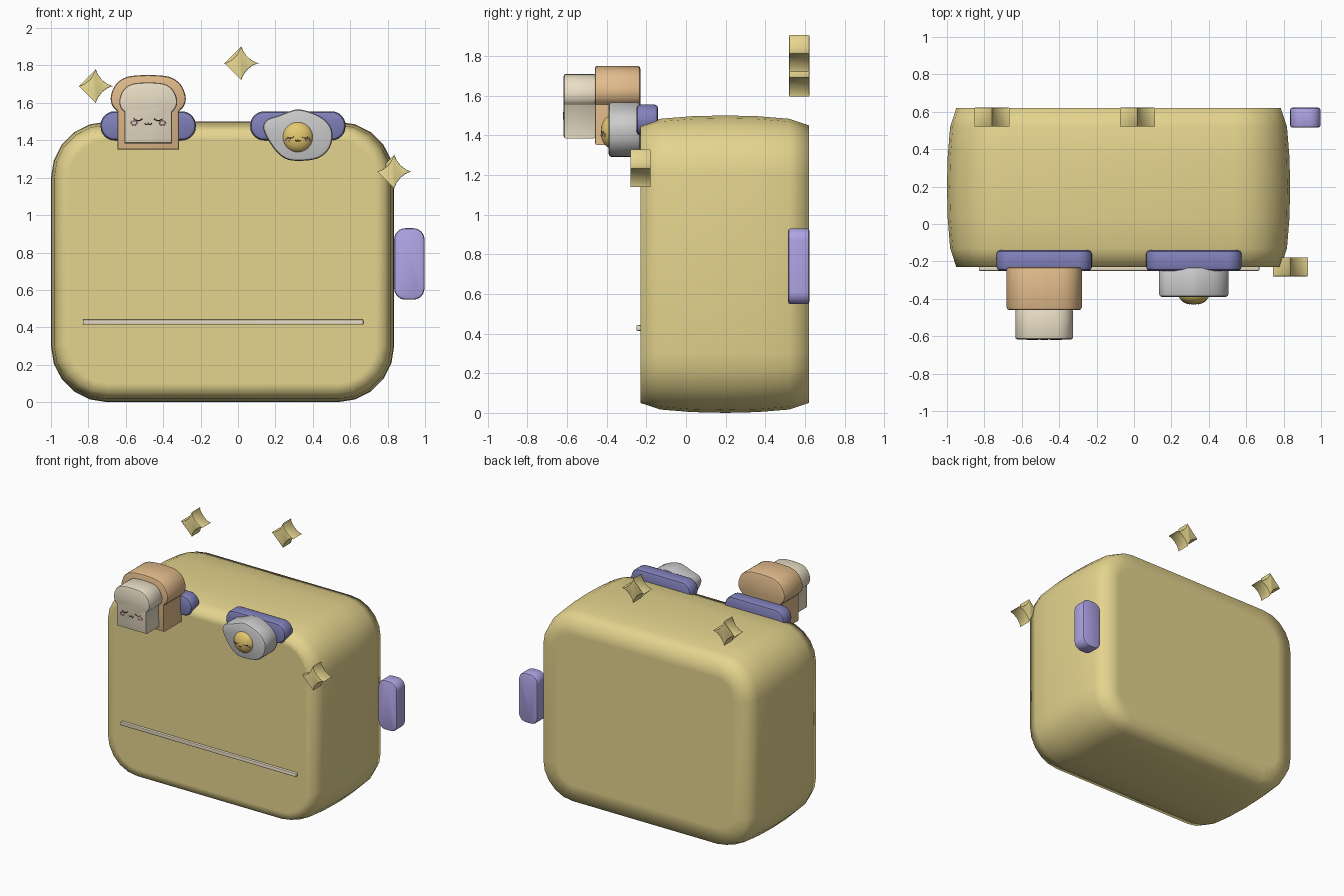
import bpy, bmesh
from math import sin, cos, pi, radians, sqrt
from mathutils import Vector

if "Cube" in bpy.data.objects:
    bpy.data.objects.remove(bpy.data.objects["Cube"])

MATS = {}


def paint(ob, color):
    if color:
        if color not in MATS:
            MATS[color] = bpy.data.materials.new("colour")
            MATS[color].diffuse_color = (*color, 1)
        ob.data.materials.append(MATS[color])


GOLD = (0.78, 0.66, 0.27)
CREAM = (0.82, 0.73, 0.56)
CRUST = (0.76, 0.50, 0.26)
YOLK = (0.78, 0.58, 0.16)
SLOT = (0.22, 0.22, 0.50)
LILAC = (0.43, 0.37, 0.78)
DARK = (0.05, 0.03, 0.03)
PINK = (0.85, 0.30, 0.45)


def loft(name, outline, rings, color, angle=40):
    """Stack copies of an xz outline along y; rings = (y, inset)."""
    pts = [Vector(p) for p in outline]
    n = len(pts)
    inward = []
    for i in range(n):
        t = (pts[(i + 1) % n] - pts[i - 1]).normalized()
        inward.append(Vector((-t.y, t.x)))      # counter-clockwise outline
    bm = bmesh.new()
    layers = []
    for y, inset in rings:
        layers.append([bm.verts.new((p.x + d.x * inset, y, p.y + d.y * inset))
                       for p, d in zip(pts, inward)])
    for a, b in zip(layers, layers[1:]):
        for i in range(n):
            j = (i + 1) % n
            bm.faces.new((a[i], a[j], b[j], b[i]))
    bm.faces.new(layers[0])
    bm.faces.new(layers[-1][::-1])
    bmesh.ops.recalc_face_normals(bm, faces=bm.faces)
    me = bpy.data.meshes.new(name)
    bm.to_mesh(me)
    bm.free()
    ob = bpy.data.objects.new(name, me)
    bpy.context.collection.objects.link(ob)
    paint(ob, color)
    bpy.ops.object.select_all(action='DESELECT')
    ob.select_set(True)
    bpy.context.view_layer.objects.active = ob
    bpy.ops.object.shade_smooth_by_angle(angle=radians(angle))
    return ob


def slab(name, outline, y0, y1, b, color):
    """Extrusion with softly rounded front and back edges."""
    rings = [(y0, b), (y0 + 0.3 * b, 0.3 * b), (y0 + b, 0),
             (y1 - b, 0), (y1 - 0.3 * b, 0.3 * b), (y1, b)]
    return loft(name, outline, rings, color)


def rounded_rect(x0, x1, z0, z1, r, seg=6):
    out = []
    for k, (cx, cz) in enumerate([(x1 - r, z1 - r), (x0 + r, z1 - r),
                                  (x0 + r, z0 + r), (x1 - r, z0 + r)]):
        for i in range(seg + 1):
            a = pi / 2 * (k + i / seg)
            out.append((cx + r * cos(a), cz + r * sin(a)))
    return out


def spline(points, closed, steps=4):
    """Catmull-Rom smoothing of a few control points."""
    p = [Vector(q) for q in points]
    n = len(p)
    out = []
    for i in range(n if closed else n - 1):
        if closed:
            a, b, c, d = p[i - 1], p[i], p[(i + 1) % n], p[(i + 2) % n]
        else:
            a, b, c, d = p[max(i - 1, 0)], p[i], p[i + 1], p[min(i + 2, n - 1)]
        for s in range(steps):
            t = s / steps
            out.append(0.5 * (2 * b + (c - a) * t + (2 * a - 5 * b + 4 * c - d) * t * t
                              + (3 * b - a - 3 * c + d) * t ** 3))
    return out if closed else out + [p[-1]]


# Toaster body, bulging gently between front and back
loft("toaster_body", rounded_rect(-1.0, 0.835, 0, 1.5, 0.3, 5),
     [(-0.23, 0.10), (-0.23, 0.05), (-0.13, 0.017), (0.03, 0.004), (0.2, 0),
      (0.36, 0.004), (0.52, 0.017), (0.62, 0.05), (0.62, 0.17)], GOLD, 85)

# Front trim, lever and slots
slab("front_trim", rounded_rect(-0.83, 0.67, 0.414, 0.442, 0.006, 3), -0.25, -0.22, 0.005, CREAM)
slab("lever", rounded_rect(0.835, 0.997, 0.548, 0.93, 0.06), 0.515, 0.622, 0.012, LILAC)
for side, x in (("left", -0.735), ("right", 0.065)):
    slab("slot_" + side, rounded_rect(x, x + 0.51, 1.4, 1.555, 0.075), -0.25, -0.14, 0.02, SLOT)

# Toast: crust slab and smaller cream slab in front
half = spline([(0.165, 1.555), (0.192, 1.585), (0.2, 1.635), (0.172, 1.70),
               (0.11, 1.74), (0, 1.75)], False)
bread = [(0.165, 1.35)] + [tuple(p) for p in half]
bread += [(-x, z) for x, z in bread[-2::-1]]


def slice_outline(sx, sz, base):
    return [(-0.48 + x * sx, base + (z - 1.35) * sz) for x, z in bread]


slab("toast_crust", slice_outline(1, 1, 1.35), -0.46, -0.23, 0.014, CRUST)
slab("toast_crumb", slice_outline(0.77, 0.815, 1.384), -0.617, -0.455, 0.012, CREAM)

# Fried egg
egg = [(0.33, 1.565), (0.27, 1.553), (0.215, 1.532), (0.155, 1.51), (0.135, 1.46),
       (0.185, 1.365), (0.25, 1.303), (0.33, 1.29), (0.43, 1.305), (0.49, 1.36),
       (0.505, 1.44), (0.475, 1.50), (0.415, 1.54)]
slab("egg_white", spline(egg, True), -0.39, -0.23, 0.016, None)
bpy.ops.mesh.primitive_uv_sphere_add(segments=32, ring_count=16, radius=1,
                                     location=(0.32, -0.375, 1.417))
yolk = bpy.context.object
yolk.name = "egg_yolk"
yolk.scale = (0.083, 0.055, 0.083)
paint(yolk, YOLK)
bpy.ops.object.shade_smooth()


# Sleepy faces drawn as thin tubes laid on a surface
def tube(name, points, surface, color, r, closed=False):
    cu = bpy.data.curves.new(name, 'CURVE')
    cu.dimensions = '3D'
    cu.bevel_depth = r
    cu.bevel_resolution = 1
    cu.use_fill_caps = True
    sp = cu.splines.new('POLY')
    sp.points.add(len(points) - 1)
    for q, (x, z) in zip(sp.points, points):
        q.co = (x, surface(x, z), z, 1)
    sp.use_cyclic_u = closed
    ob = bpy.data.objects.new(name, cu)
    bpy.context.collection.objects.link(ob)
    paint(ob, color)


def arc(cx, cz, rx, rz, a0, a1, n=8):
    return [(cx + rx * cos(radians(a0 + (a1 - a0) * i / n)),
             cz + rz * sin(radians(a0 + (a1 - a0) * i / n))) for i in range(n + 1)]


def face(name, cx, cz, s, surface):
    for k, side in ((-1, "left"), (1, "right")):
        tube(f"{name}_eye_{side}", arc(cx + k * 0.054 * s, cz + 0.018 * s, 0.022 * s, 0.012 * s, 180, 360),
             surface, DARK, 0.0028 * s)
        tube(f"{name}_cheek_{side}", arc(cx + k * 0.076 * s, cz - 0.008 * s, 0.017 * s, 0.011 * s, 0, 330, 11),
             surface, PINK, 0.003 * s, True)
    tube(name + "_mouth", arc(cx - 0.009 * s, cz - 0.008 * s, 0.009 * s, 0.008 * s, 180, 360)
         + arc(cx + 0.009 * s, cz - 0.008 * s, 0.009 * s, 0.008 * s, 180, 360)[1:],
         surface, DARK, 0.0028 * s)


face("toast", -0.48, 1.50, 1.0, lambda x, z: -0.617)
face("egg", 0.32, 1.408, 0.72, lambda x, z: -0.375 - 0.055 * sqrt(
    max(0, 1 - ((x - 0.32) ** 2 + (z - 1.417) ** 2) / 0.083 ** 2)))

# Four-pointed sparkles
for i, (x, z, y) in enumerate([(-0.76, 1.69, 0.52), (0.018, 1.812, 0.52), (0.836, 1.233, -0.28)]):
    star = []
    for k in range(24):
        a = 2 * pi * k / 24
        star.append((x + 0.094 * cos(a) ** 3, z + 0.094 * sin(a) ** 3))
    slab(f"sparkle_{i + 1}", star, y, y + 0.102, 0.004, GOLD)

for m in bpy.data.materials:
    if m.users and not m.is_grease_pencil:
        m.use_nodes = True
        m.node_tree.nodes["Principled BSDF"].inputs["Base Color"].default_value = m.diffuse_color
